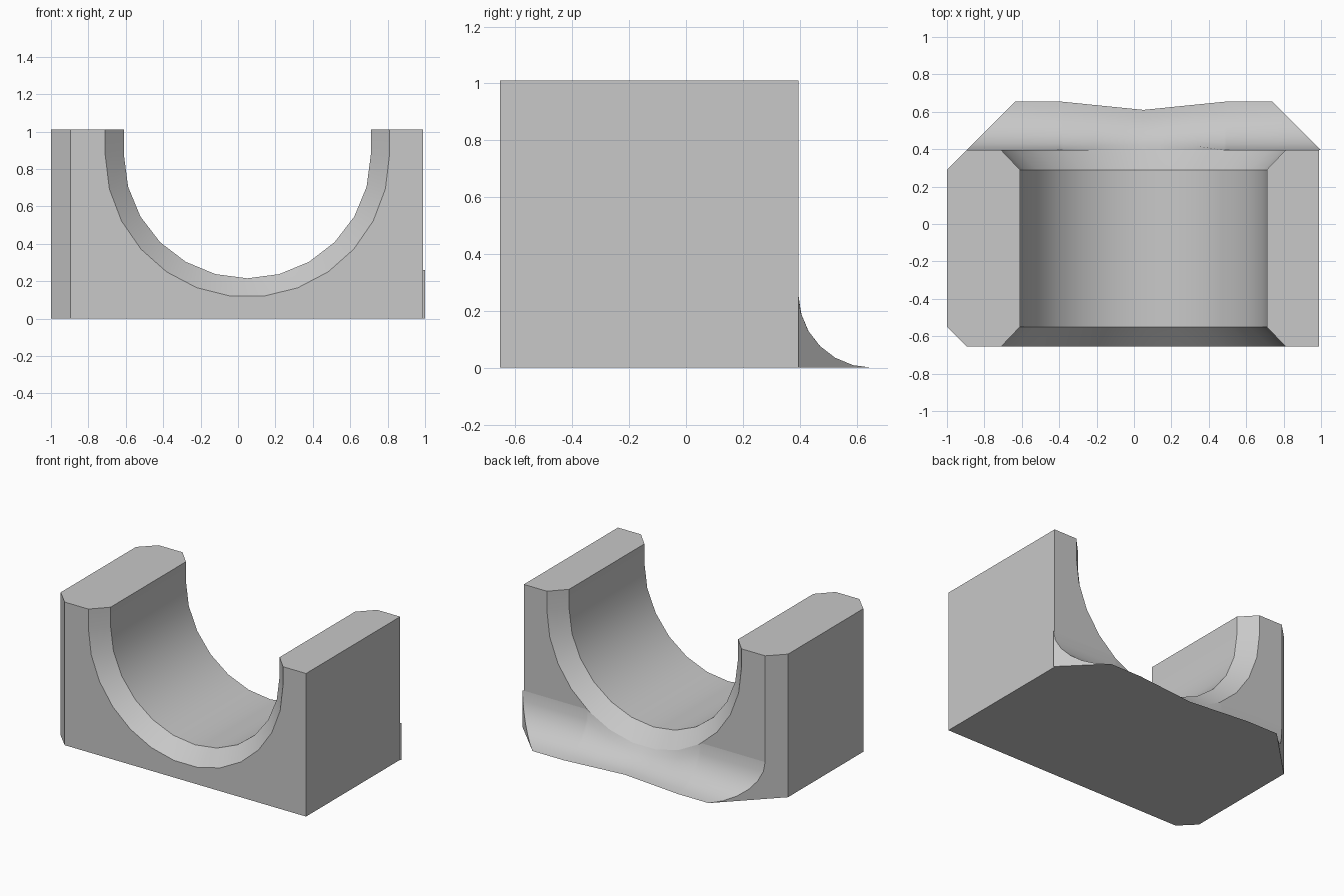
import bpy
import bmesh
from math import sin, cos, pi, acos, radians, sqrt

if "Cube" in bpy.data.objects:
    bpy.data.objects.remove(bpy.data.objects["Cube"])

TOP = 1.01                      # block height
FRONT, BACK = -0.655, 0.395     # block depth
LEFT, RIGHT = -1.0, 0.99        # block width
BEVEL = 0.105                   # corner and arch chamfer
CX, CZ = 0.05, 0.875            # arch centre
R_IN, R_OUT = 0.66, 0.76        # arch radii
FILLET = 0.26                   # toe radius

grey = bpy.data.materials.new("light grey")
grey.use_nodes = True
colour = (0.58, 0.58, 0.58, 1)
grey.diffuse_color = colour
grey.node_tree.nodes["Principled BSDF"].inputs["Base Color"].default_value = colour


def finish(name, bm):
    """Weld the faces, and turn them into a smooth-shaded object."""
    bmesh.ops.remove_doubles(bm, verts=bm.verts, dist=0.0005)
    bmesh.ops.recalc_face_normals(bm, faces=bm.faces)
    mesh = bpy.data.meshes.new(name)
    bm.to_mesh(mesh)
    bm.free()
    obj = bpy.data.objects.new(name, mesh)
    mesh.materials.append(grey)
    bpy.context.collection.objects.link(obj)
    bpy.ops.object.select_all(action='DESELECT')
    obj.select_set(True)
    bpy.context.view_layer.objects.active = obj
    bpy.ops.object.shade_smooth_by_angle(angle=radians(30))
    return obj


def face(bm, points):
    bm.faces.new([bm.verts.new(p) for p in points])


def arch(radius, segments, y):
    """U-shaped chain from the left top, round the bottom, to the right top."""
    arc = [(CX - radius * cos(pi * i / segments), y,
            CZ - radius * sin(pi * i / segments)) for i in range(segments + 1)]
    return [(CX - radius, y, TOP)] + arc + [(CX + radius, y, TOP)]


def loft(bm, a, b):
    """Zip two chains of differing length together with triangles."""
    i = j = 0
    while i < len(a) - 1 or j < len(b) - 1:
        if (i + 1) / (len(a) - 1) <= (j + 1) / (len(b) - 1):
            face(bm, (a[i], a[i + 1], b[j]))
            i += 1
        else:
            face(bm, (a[i], b[j], b[j + 1]))
            j += 1


# Saddle block
bm = bmesh.new()
outer_f, outer_b = arch(R_OUT, 13, FRONT), arch(R_OUT, 13, BACK)
inner_f = arch(R_IN, 12, FRONT + BEVEL)
inner_b = arch(R_IN, 12, BACK - BEVEL)
plan = [(RIGHT, FRONT), (RIGHT, BACK), (LEFT + BEVEL, BACK), (LEFT, BACK - BEVEL),
        (LEFT, FRONT + BEVEL), (LEFT + BEVEL, FRONT)]
low = [(x, y, 0) for x, y in plan]
high = [(x, y, TOP) for x, y in plan]
face(bm, low)
for i in (0, 2, 3, 4):
    face(bm, (low[i], low[i + 1], high[i + 1], high[i]))
face(bm, [low[5], low[0], high[0]] + outer_f[::-1] + [high[5]])
face(bm, [low[2], low[1], high[1]] + outer_b[::-1] + [high[2]])
# Arch bore and its two chamfers
for i in range(len(inner_f) - 1):
    face(bm, (inner_f[i], inner_f[i + 1], inner_b[i + 1], inner_b[i]))
loft(bm, outer_f, inner_f)
loft(bm, outer_b, inner_b)
# Tops of the two arms
face(bm, high[2:] + [outer_f[0], inner_f[0], inner_b[0], outer_b[0]])
face(bm, high[:2] + [outer_b[-1], inner_b[-1], inner_f[-1], outer_f[-1]])
finish("saddle_block", bm)

# Concave toe along the back, dipping under the arch
half = sqrt(R_OUT ** 2 - (CZ - FILLET) ** 2)
centre_reach = 0.215


def section(x, height, reach, mitre=0):
    """Concave arc from the floor up to the block's back face."""
    end = acos((FILLET - height) / FILLET)
    points = []
    for i in range(7):
        a = end * i / 6
        d = reach * (1 - sin(a) / sin(end))
        points.append((x + mitre * d, BACK + d, FILLET * (1 - cos(a))))
    return points


flat = min(p[2] for p in outer_b)
stations = [(p[0], p[2]) for p in outer_b if p[2] < FILLET - 0.002]
stations += [(CX, flat), (CX - half, FILLET), (CX + half, FILLET)]
rows = [section(LEFT + BEVEL, FILLET, FILLET, 1)]
for x, height in sorted(stations):
    t = min(1, abs(x - CX) / half)
    rows.append(section(x, height, centre_reach + (FILLET - centre_reach) * t))
rows.append(section(1.0, FILLET, FILLET, -1))

bm = bmesh.new()
for a, b in zip(rows, rows[1:]):
    for i in range(6):
        face(bm, (a[i], a[i + 1], b[i + 1], b[i]))
corners = [(r[-1][0], BACK, 0) for r in (rows[0], rows[-1])]
face(bm, [r[0] for r in rows] + corners[::-1])      # underside
face(bm, [r[-1] for r in rows] + corners[::-1])     # contact side
face(bm, rows[0] + corners[:1])                     # mitred ends
face(bm, rows[-1] + corners[1:])
finish("back_toe_fillet", bm)
